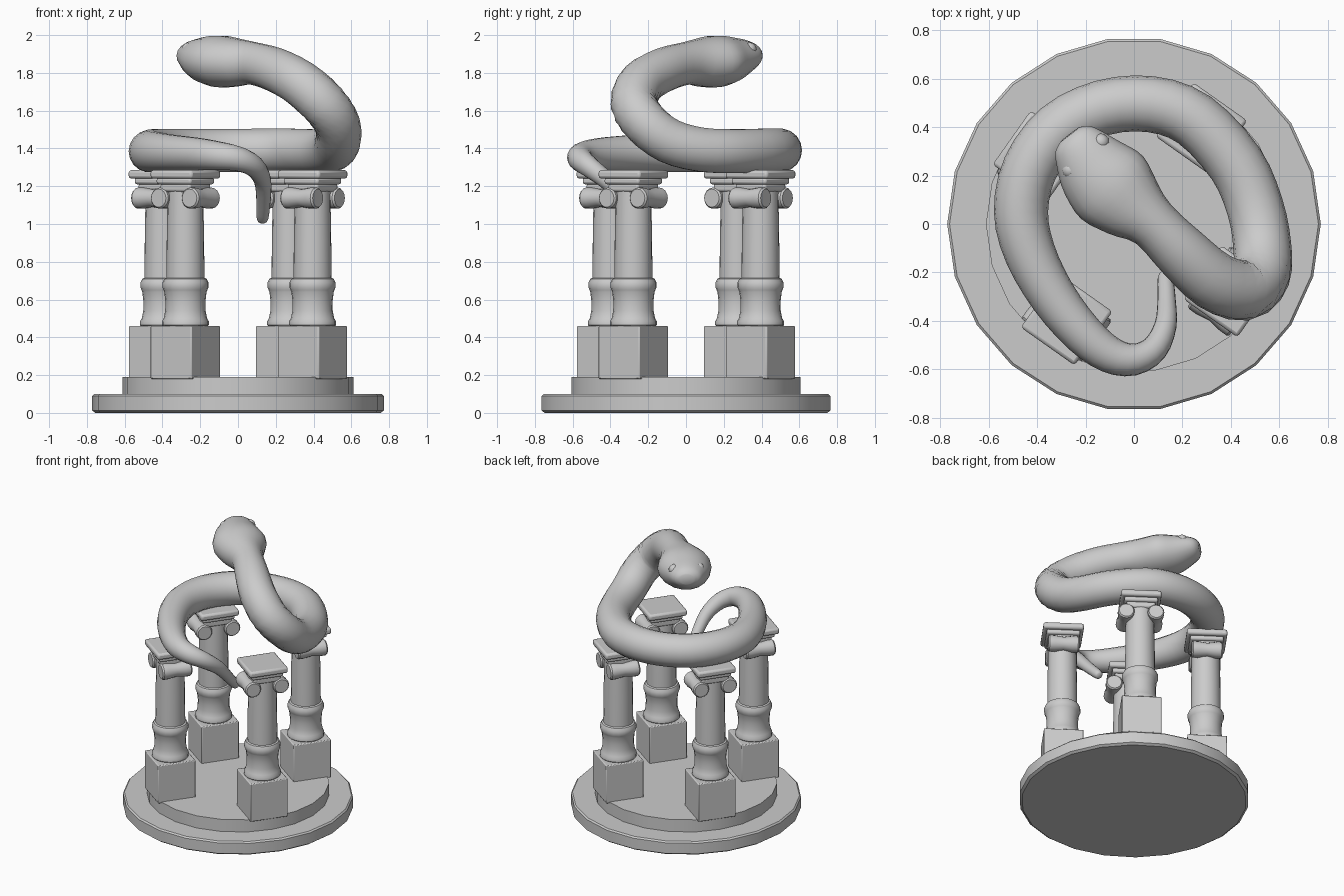
import bpy, bmesh
from math import sin, cos, pi, radians
from mathutils import Vector, Matrix

if "Cube" in bpy.data.objects:
    bpy.data.objects.remove(bpy.data.objects["Cube"])


def finish(bm, name, matrix=None, bevel=0.0, angle=35):
    """Turn a bmesh into a named, smooth-by-angle object."""
    bmesh.ops.recalc_face_normals(bm, faces=bm.faces)
    me = bpy.data.meshes.new(name)
    bm.to_mesh(me)
    bm.free()
    ob = bpy.data.objects.new(name, me)
    bpy.context.collection.objects.link(ob)
    if matrix:
        ob.matrix_world = matrix
    if bevel:
        mod = ob.modifiers.new("bevel", 'BEVEL')
        mod.width, mod.segments = bevel, 2
    bpy.ops.object.select_all(action='DESELECT')
    ob.select_set(True)
    bpy.context.view_layer.objects.active = ob
    bpy.ops.object.shade_smooth_by_angle(angle=radians(angle))
    return ob


def loft(bm, rings):
    """Skin a list of point rings and cap both ends."""
    vs = [[bm.verts.new(p) for p in r] for r in rings]
    n = len(vs[0])
    for a, b in zip(vs, vs[1:]):
        for i in range(n):
            bm.faces.new((a[i], a[(i + 1) % n], b[(i + 1) % n], b[i]))
    bm.faces.new(vs[0])
    bm.faces.new(vs[-1])


def lathe(name, profile, sides, matrix=None):
    bm = bmesh.new()
    loft(bm, [[(r * cos(2 * pi * i / sides), r * sin(2 * pi * i / sides), z)
               for i in range(sides)] for r, z in profile])
    return finish(bm, name, matrix)


def box(name, size, z0, z1, matrix, bevel):
    bm = bmesh.new()
    bmesh.ops.create_cube(bm, size=1)
    bmesh.ops.scale(bm, vec=(size, size, z1 - z0), verts=bm.verts)
    bmesh.ops.translate(bm, vec=(0, 0, (z0 + z1) / 2), verts=bm.verts)
    return finish(bm, name, matrix, bevel)


# stepped round base
lathe("base", [(0.755, 0), (0.772, 0.012), (0.772, 0.09), (0.762, 0.1),
               (0.612, 0.1), (0.612, 0.19)], 22)

# column profile (radius, height)
COLUMN = [(0.115, 0.455), (0.124, 0.465), (0.124, 0.485), (0.115, 0.50),
          (0.107, 0.54), (0.106, 0.59), (0.112, 0.64), (0.116, 0.65),
          (0.122, 0.665), (0.122, 0.69), (0.112, 0.71), (0.101, 0.715),
          (0.099, 0.9), (0.094, 1.21)]

# four columns around the ring, local x points outwards
for k in range(4):
    m = (Matrix.Rotation(radians(-35.2 + 90 * k), 4, 'Z')
         @ Matrix.Translation((0.483, 0, 0)))
    box(f"pedestal_{k}", 0.267, 0.18, 0.46, m, 0.006)
    lathe(f"column_{k}", COLUMN, 20, m)
    # scrolls with radial axes, left and right of the shaft
    for s in (-1, 1):
        bm = bmesh.new()
        prof = [(0.048, -0.105), (0.056, -0.095), (0.056, -0.06), (0.047, 0),
                (0.056, 0.06), (0.056, 0.095), (0.048, 0.105)]
        loft(bm, [[(x, s * 0.1 + r * cos(2 * pi * i / 16),
                    1.137 + r * sin(2 * pi * i / 16)) for i in range(16)]
                  for r, x in prof])
        finish(bm, f"scroll_{k}_{'left' if s < 0 else 'right'}", m)
    box(f"capital_neck_{k}", 0.195, 1.17, 1.215, m, 0.012)
    box(f"capital_step_{k}", 0.225, 1.21, 1.245, m, 0.012)
    box(f"capital_slab_{k}", 0.272, 1.24, 1.285, m, 0.014)

# snake: x, y, z, half width, half height from tail tip to snout
PATH = [
    (0.13, -0.205, 1.015, 0.018, 0.018), (0.13, -0.225, 1.035, 0.032, 0.032),
    (0.135, -0.32, 1.13, 0.038, 0.038), (0.13, -0.42, 1.23, 0.046, 0.046),
    (0.085, -0.515, 1.305, 0.056, 0.056), (0.0, -0.56, 1.345, 0.066, 0.066),
    (-0.1, -0.54, 1.36, 0.076, 0.076), (-0.21, -0.455, 1.37, 0.086, 0.086),
    (-0.335, -0.3, 1.375, 0.096, 0.096), (-0.43, -0.12, 1.38, 0.106, 0.106),
    (-0.467, 0.05, 1.385, 0.112, 0.112), (-0.43, 0.23, 1.39, 0.114, 0.114),
    (-0.31, 0.39, 1.39, 0.115, 0.115), (-0.13, 0.48, 1.39, 0.115, 0.115),
    (0.07, 0.495, 1.39, 0.116, 0.116), (0.25, 0.43, 1.39, 0.117, 0.117),
    (0.42, 0.25, 1.385, 0.118, 0.118), (0.5, 0.07, 1.395, 0.118, 0.118),
    (0.53, -0.09, 1.44, 0.12, 0.12), (0.525, -0.21, 1.53, 0.122, 0.122),
    (0.455, -0.275, 1.635, 0.125, 0.125), (0.33, -0.235, 1.745, 0.123, 0.123),
    (0.2, -0.12, 1.815, 0.115, 0.118), (0.08, 0.0, 1.85, 0.108, 0.113),
    (-0.01, 0.075, 1.855, 0.15, 0.128), (-0.09, 0.15, 1.86, 0.182, 0.138),
    (-0.16, 0.225, 1.87, 0.162, 0.125), (-0.215, 0.3, 1.887, 0.125, 0.094),
    (-0.25, 0.35, 1.895, 0.092, 0.065), (-0.265, 0.37, 1.897, 0.05, 0.035)]


def catmull(p, i, t):
    """Value and tangent position on the smooth path."""
    a, b, c, d = (p[min(max(j, 0), len(p) - 1)] for j in range(i - 1, i + 3))
    return [0.5 * (2 * B + (C - A) * t + (2 * A - 5 * B + 4 * C - D) * t * t
                   + (3 * B - A - 3 * C + D) * t ** 3)
            for A, B, C, D in zip(a, b, c, d)]


samples = [catmull(PATH, i, t / 3) for i in range(len(PATH) - 1) for t in range(3)]
samples.append(PATH[-1])
rings, N = [], 18
for i, (x, y, z, w, h) in enumerate(samples):
    lo, hi = samples[max(i - 1, 0)], samples[min(i + 1, len(samples) - 1)]
    d = (Vector(hi[:3]) - Vector(lo[:3])).normalized()
    side = d.cross(Vector((0, 0, 1))).normalized()
    up = side.cross(d)
    rings.append([Vector((x, y, z)) + side * (w * cos(2 * pi * j / N))
                  + up * (h * sin(2 * pi * j / N)) for j in range(N)])
bm = bmesh.new()
loft(bm, rings)
finish(bm, "snake", angle=60)

# low brow bumps over the eyes
head = Vector((-0.2, 0.28, 1.925))
across = Vector((0.73, 0.68, 0))
for s, n in ((-1, "left"), (1, "right")):
    bm = bmesh.new()
    bmesh.ops.create_uvsphere(bm, u_segments=12, v_segments=8, radius=0.036)
    finish(bm, f"brow_{n}", Matrix.Translation(head + across * (s * 0.085)))
